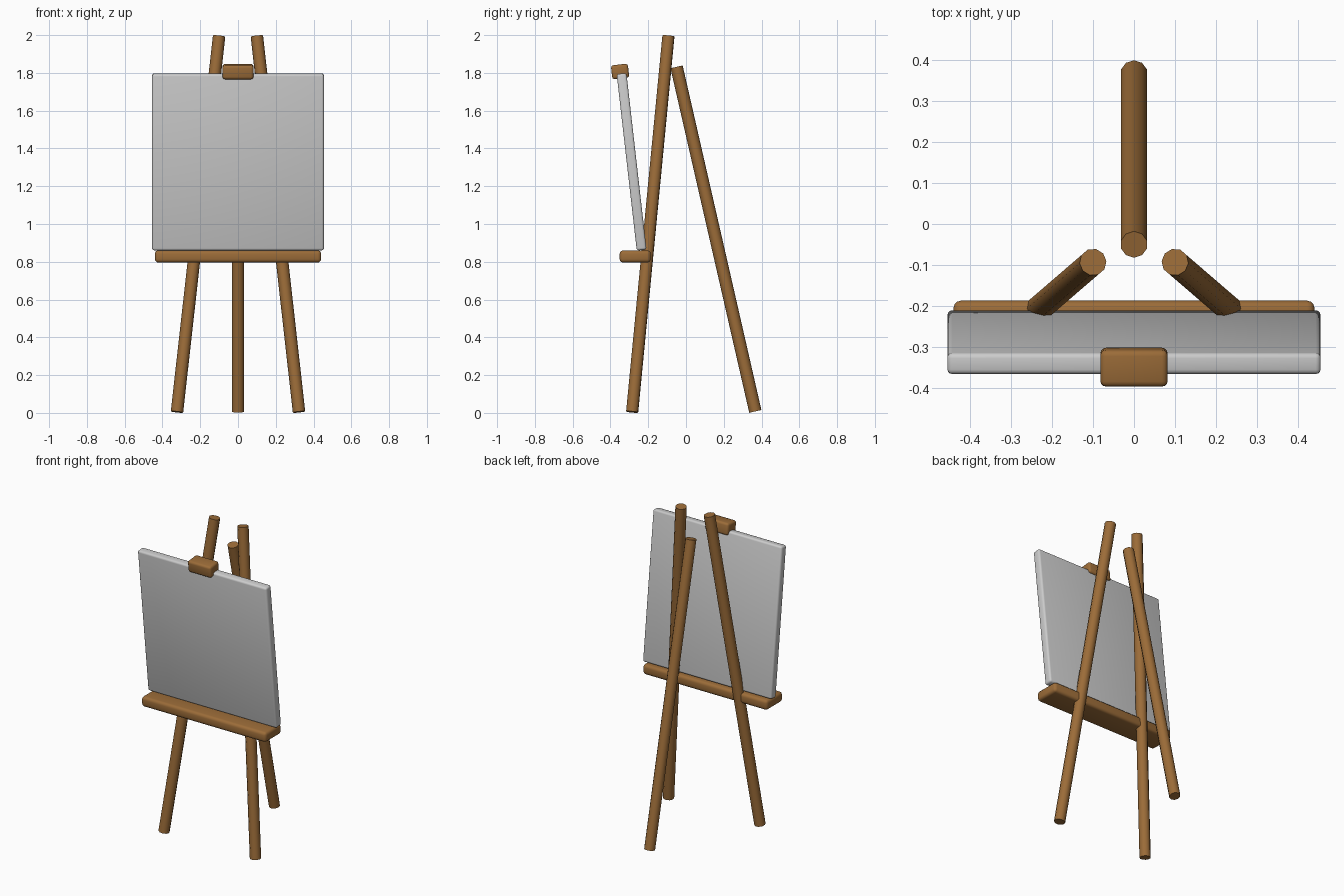
import bpy, math
from mathutils import Vector

if "Cube" in bpy.data.objects:
    bpy.data.objects.remove(bpy.data.objects["Cube"])

wood = bpy.data.materials.new("wood")
wood.diffuse_color = (0.33, 0.15, 0.04, 1)
wood.use_nodes = True
wood.node_tree.nodes["Principled BSDF"].inputs["Base Color"].default_value = wood.diffuse_color


def finish(obj, name, mat):
    obj.name = name
    if mat:
        obj.data.materials.append(mat)
    bpy.ops.object.shade_smooth_by_angle(angle=math.radians(40))


def pole(name, foot, head, radius=0.033, sides=10):
    a, b = Vector(foot), Vector(head)
    d = b - a
    bpy.ops.mesh.primitive_cylinder_add(
        vertices=sides, radius=radius, depth=d.length, location=(a + b) / 2,
        rotation=d.to_track_quat('Z', 'Y').to_euler())
    finish(bpy.context.object, name, wood)


def block(name, center, size, bevel, tilt=0, mat=None):
    bpy.ops.mesh.primitive_cube_add(size=1, location=center)
    obj = bpy.context.object
    obj.scale = size
    bpy.ops.object.transform_apply(location=False, rotation=False, scale=True)
    obj.rotation_euler.x = tilt
    mod = obj.modifiers.new("rounded_edges", 'BEVEL')
    mod.width = bevel
    mod.segments = 3
    bpy.ops.object.modifier_apply(modifier=mod.name)
    finish(obj, name, mat)


# Tripod legs
for side, label in ((-1, "left"), (1, "right")):
    pole(f"front_leg_{label}", (side * 0.323, -0.285, 0.005), (side * 0.1, -0.093, 1.995))
pole("back_leg", (0, 0.367, 0.008), (0, -0.05, 1.832))

# Ledge, canvas leaning forward, and the clip on its top edge
lean = math.radians(6.5)
block("tray", (0, -0.269, 0.828), (0.88, 0.164, 0.064), 0.018, mat=wood)
block("canvas", (0, -0.288, 1.329), (0.91, 0.052, 0.94), 0.012, lean)
block("top_clip", (0, -0.349, 1.807), (0.164, 0.09, 0.075), 0.014, lean, wood)
